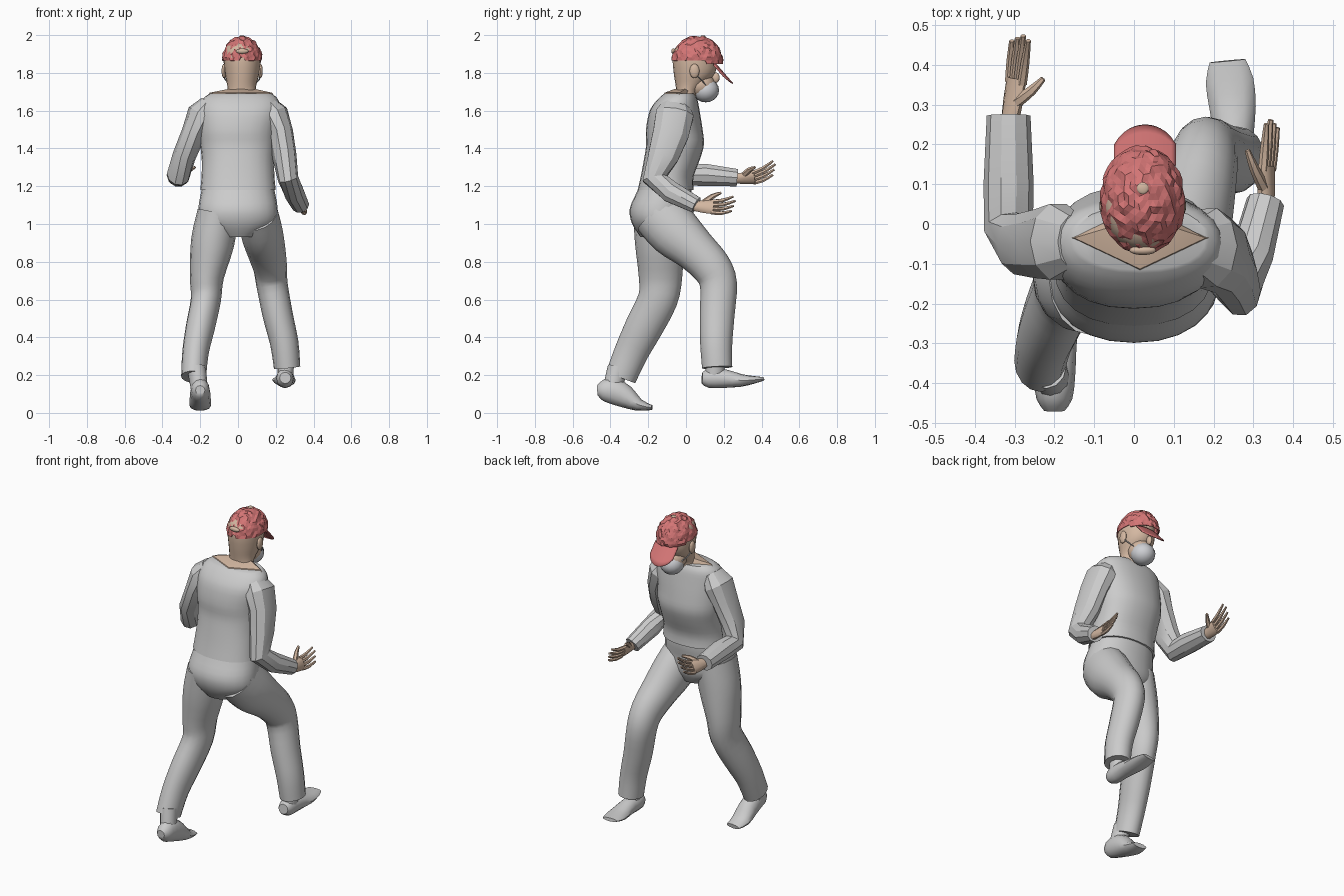
import bpy, bmesh, math, random
from mathutils import Vector as V

random.seed(4)
if "Cube" in bpy.data.objects:
    bpy.data.objects.remove(bpy.data.objects["Cube"], do_unlink=True)


def material(name, rgb):
    m = bpy.data.materials.new(name)
    m.use_nodes = True
    m.diffuse_color = (*rgb, 1)
    m.node_tree.nodes["Principled BSDF"].inputs["Base Color"].default_value = (*rgb, 1)
    return m


CLOTH = material("grey cloth", (0.60, 0.60, 0.60))
MASK = material("pale mask", (0.62, 0.63, 0.66))
SKIN = material("skin", (0.66, 0.48, 0.36))
RED = material("cap red", (0.66, 0.18, 0.18))


def finish(name, bm, mat, angle=40):
    """Turn a bmesh into an object, smooth below the given angle."""
    bmesh.ops.recalc_face_normals(bm, faces=bm.faces)
    me = bpy.data.meshes.new(name)
    bm.to_mesh(me)
    bm.free()
    me.materials.append(mat)
    if angle:
        me.polygons.foreach_set("use_smooth", [True] * len(me.polygons))
        me.set_sharp_from_angle(angle=math.radians(angle))
    ob = bpy.data.objects.new(name, me)
    bpy.context.collection.objects.link(ob)
    return ob


def refine(rows, steps):
    """Catmull-Rom interpolation of the sections."""
    out = []
    for i in range(len(rows) - 1):
        p = [rows[max(0, min(len(rows) - 1, i + k))] for k in (-1, 0, 1, 2)]
        for s in range(steps):
            t = s / steps
            out.append([0.5 * (2 * b + (c - a) * t + (2 * a - 5 * b + 4 * c - d) * t * t
                               + (3 * b - a - 3 * c + d) * t ** 3) for a, b, c, d in zip(*p)])
    return out + [rows[-1]]


def tube(name, rows, mat, n=16, steps=3, ref=(1, 0, 0), flat=False, power=1.0, angle=40):
    """Loft through sections (x, y, z, side radius, other radius)."""
    rows = refine(rows, steps)
    bm = bmesh.new()
    rings = []
    for i, r in enumerate(rows):
        c = V(r[:3])
        t = V((0, 0, 1)) if flat else V(rows[min(i + 1, len(rows) - 1)][:3]) - V(rows[max(i - 1, 0)][:3])
        t.normalize()
        u = V(ref) - t * V(ref).dot(t)
        u.normalize()
        w = t.cross(u)
        ring = []
        for k in range(n):
            a = math.tau * k / n
            ca, sa = math.cos(a), math.sin(a)
            ca = math.copysign(abs(ca) ** power, ca)
            sa = math.copysign(abs(sa) ** power, sa)
            ring.append(bm.verts.new(c + u * r[3] * ca + w * r[4] * sa))
        rings.append(ring)
    for a, b in zip(rings, rings[1:]):
        for k in range(n):
            bm.faces.new((a[k], a[(k + 1) % n], b[(k + 1) % n], b[k]))
    bm.faces.new(rings[0])
    bm.faces.new(rings[-1])
    return finish(name, bm, mat, angle)


def ball(name, c, r, mat):
    bm = bmesh.new()
    bmesh.ops.create_uvsphere(bm, u_segments=16, v_segments=10, radius=1)
    for v in bm.verts:
        v.co = V([c[i] + v.co[i] * r[i] for i in range(3)])
    return finish(name, bm, mat)


# Body: trousers seat and jacket
tube("trouser_seat", [(0, -.13, .93, .10, .11), (0, -.135, 1.0, .20, .15), (0, -.14, 1.08, .21, .158),
                      (0, -.115, 1.17, .195, .145), (0, -.1, 1.25, .18, .125)], CLOTH, 24, flat=True, power=.92)
tube("jacket", [(0, -.108, 1.18, .20, .148), (0, -.1, 1.25, .193, .14), (0, -.075, 1.34, .192, .148),
                (0, -.058, 1.42, .2, .153), (0, -.062, 1.5, .205, .15), (.01, -.06, 1.6, .215, .132),
                (.012, -.045, 1.66, .20, .105), (.015, -.035, 1.69, .165, .08)],
     CLOTH, 24, flat=True, power=.88)

# Legs: trailing on the -x side, leading on the +x side
tube("right_trouser_leg", [(-.105, -.14, 1.06, .11, .14), (-.135, -.14, .9, .115, .13),
                           (-.165, -.135, .72, .09, .115), (-.17, -.15, .6, .08, .105),
                           (-.2, -.225, .45, .077, .1), (-.225, -.29, .32, .07, .09),
                           (-.235, -.345, .19, .066, .083)], CLOTH)
tube("left_trouser_leg", [(.1, -.15, 1.06, .11, .14), (.125, -.06, .96, .112, .14),
                          (.15, .05, .86, .102, .115), (.17, .135, .77, .09, .105),
                          (.18, .172, .68, .083, .098), (.21, .165, .52, .08, .092),
                          (.245, .16, .37, .075, .085), (.26, .165, .24, .07, .08)], CLOTH)

# Feet and ankles
tube("right_foot", [(-.2, -.47, .12, .025, .025), (-.2, -.44, .12, .045, .055), (-.2, -.385, .115, .052, .068),
                    (-.2, -.32, .085, .055, .06), (-.2, -.25, .042, .058, .033), (-.195, -.18, .028, .045, .013)],
     CLOTH, 12, 2)
tube("left_foot", [(.25, .085, .185, .03, .03), (.248, .12, .183, .045, .05), (.25, .2, .182, .048, .05),
                   (.248, .29, .172, .058, .034), (.24, .36, .175, .06, .02), (.235, .41, .18, .045, .01)],
     CLOTH, 12, 2)
tube("right_ankle", [(-.22, -.36, .24, .05, .055), (-.205, -.39, .13, .045, .05)], CLOTH, 12, 1)
tube("left_ankle", [(.255, .16, .29, .045, .05), (.25, .15, .18, .04, .05)], CLOTH, 12, 1)

# Faceted sleeves
tube("right_sleeve", [(-.15, -.045, 1.64, .05, .07), (-.19, -.045, 1.58, .08, .1), (-.235, -.05, 1.48, .065, .09),
                      (-.285, -.05, 1.36, .062, .08), (-.315, -.01, 1.262, .062, .068),
                      (-.315, .1, 1.26, .063, .062), (-.315, .272, 1.245, .055, .048)], CLOTH, 10, 1, angle=28)
tube("left_sleeve", [(.15, -.055, 1.64, .05, .07), (.185, -.06, 1.58, .082, .105), (.225, -.08, 1.48, .068, .1),
                     (.245, -.12, 1.36, .065, .085), (.265, -.165, 1.24, .055, .068),
                     (.295, -.08, 1.17, .055, .06), (.33, .055, 1.1, .048, .046)], CLOTH, 10, 1, angle=28)


def hand(side, wrist, knuckle, spread, tip, thumb):
    """Palm, four fanned fingers and a thumb; spread points to the thumb side."""
    w, k, s, t = V(wrist), V(knuckle), V(spread).normalized(), V(tip)
    m = (w + k) / 2
    tube(side + "_palm", [(*w, .026, .022), (*m, .036, .02), (*k, .04, .016)], SKIN, 10, 2, ref=s)
    for i in range(4):
        o = (i - 1.5) / 1.5
        base = k - (k - w) * .1 + s * .031 * o
        end = t + s * .04 * o - (t - k) * .13 * abs(o - .3)
        mid = (base + end) / 2 - V((0, 0, .008))
        tube(f"{side}_finger_{i + 1}", [(*base, .011, .012), (*mid, .0105, .011), (*end, .006, .007)],
             SKIN, 6, 2, ref=s)
    b, e = m + s * .02, V(thumb)
    mid = (b + e) / 2 + s * .008
    tube(side + "_thumb", [(*b, .017, .015), (*mid, .014, .012), (*e, .007, .007)], SKIN, 6, 2, ref=s)


hand("right", (-.312, .255, 1.24), (-.295, .365, 1.245), (.5, -.1, .85), (-.285, .475, 1.305), (-.228, .365, 1.30))
hand("left", (.33, .04, 1.095), (.335, .145, 1.09), (-.35, 0, .94), (.348, .262, 1.11), (.285, .185, 1.165))

# Neckline, neck and head
tube("neckline_skin", [(.015, -.035, 1.675, .18, .088), (.015, -.035, 1.695, .165, .078),
                       (.02, -.005, 1.715, .07, .055)], SKIN, 4, 1, flat=True, angle=20)
tube("neck_and_head", [(.02, 0, 1.65, .08, .06), (.02, .005, 1.7, .074, .057), (.02, .022, 1.74, .078, .078),
                       (.022, .045, 1.8, .092, .11), (.022, .045, 1.88, .098, .115), (.02, .05, 1.94, .083, .1),
                       (.02, .055, 1.97, .04, .05)], SKIN, 20, flat=True)
ball("jaw", (.022, .08, 1.735), (.07, .075, .065), SKIN)
ball("nose", (.022, .158, 1.775), (.013, .02, .028), SKIN)
for side, sx in (("left", 1), ("right", -1)):
    ball(side + "_ear", (.022 + sx * .096, .045, 1.81), (.013, .026, .038), SKIN)
    tube(side + "_mask_strap", [(.022 + sx * .062, .105, 1.735, .003, .004),
                                (.022 + sx * .09, .08, 1.765, .003, .004),
                                (.022 + sx * .1, .045, 1.8, .003, .004)], MASK, 6, 2, ref=(0, 0, 1))

# Face mask
ball("face_mask", (.022, .105, 1.708), (.069, .07, .064), MASK)

# Crumpled cap: jittered dome cut along a rim that drops to the front
bm = bmesh.new()
bmesh.ops.create_icosphere(bm, subdivisions=4, radius=1)
bmesh.ops.delete(bm, geom=[v for v in bm.verts if v.co.z < -.1 - .1 * v.co.y], context="VERTS")
for v in bm.verts:
    k = 1 + random.uniform(-.045, .035)
    v.co = V((.022 + v.co.x * .107 * k, .06 + v.co.y * .135 * k, 1.865 + v.co.z * .13 * k))
bmesh.ops.dissolve_degenerate(bm, dist=.004, edges=bm.edges)
finish("cap_crown", bm, RED, 0).modifiers.new("thickness", "SOLIDIFY").thickness = .005

# Cap brim: rounded sheet sloping down and forward
bm = bmesh.new()
grid = []
for i in range(6):
    t = i / 5
    row = []
    for j in range(13):
        s = j / 6 - 1
        reach = t * math.sqrt(max(0, 1 - .75 * s * s))
        row.append(bm.verts.new((.028 + .078 * s, .15 + .1 * reach, 1.86 - .115 * reach - .018 * s * s)))
    grid.append(row)
for a, b in zip(grid, grid[1:]):
    for j in range(12):
        bm.faces.new((a[j], a[j + 1], b[j + 1], b[j]))
finish("cap_brim", bm, RED).modifiers.new("thickness", "SOLIDIFY").thickness = .006

# Openings in the cap showing skin
ball("cap_top_opening", (.022, .09, 1.993), (.015, .015, .005), SKIN)
ball("cap_back_opening", (.022, -.066, 1.915), (.034, .012, .014), SKIN)
